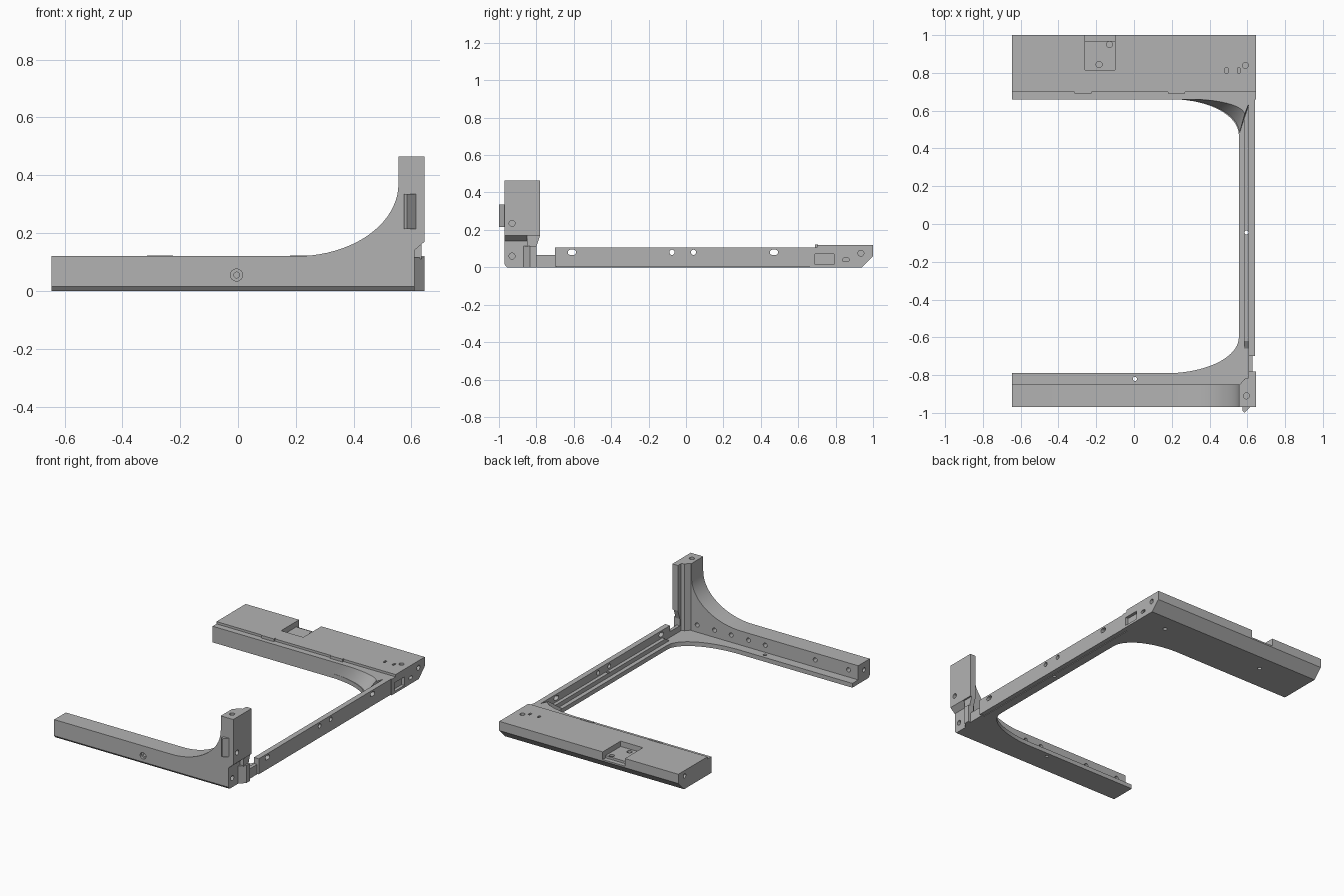
import bpy, bmesh, math
from mathutils import Vector

cube = bpy.data.objects.get("Cube")
if cube:
    bpy.data.objects.remove(cube, do_unlink=True)

grey = bpy.data.materials.new("mid grey")
grey.use_nodes = True
grey.diffuse_color = (0.45, 0.45, 0.45, 1)
grey.node_tree.nodes["Principled BSDF"].inputs["Base Color"].default_value = grey.diffuse_color

# Maps a profile point plus a depth along the axis to x, y, z
PLACE = {
    "x": lambda p, d: Vector((d, p[0], p[1])),
    "y": lambda p, d: Vector((p[0], d, p[1])),
    "z": lambda p, d: Vector((p[0], p[1], d)),
}


def loft(name, axis, lower, d0, upper, d1):
    bm = bmesh.new()
    a = [bm.verts.new(PLACE[axis](p, d0)) for p in lower]
    b = [bm.verts.new(PLACE[axis](p, d1)) for p in upper]
    bm.faces.new(a)
    bm.faces.new(b)
    for i in range(len(a)):
        j = (i + 1) % len(a)
        bm.faces.new((a[i], a[j], b[j], b[i]))
    bmesh.ops.recalc_face_normals(bm, faces=bm.faces)
    mesh = bpy.data.meshes.new(name)
    bm.to_mesh(mesh)
    bm.free()
    mesh.materials.append(grey)
    ob = bpy.data.objects.new(name, mesh)
    bpy.context.collection.objects.link(ob)
    return ob


def prism(name, axis, points, d0, d1):
    return loft(name, axis, points, d0, points, d1)


def box(name, x0, x1, y0, y1, z0, z1):
    return prism(name, "z", [(x0, y0), (x1, y0), (x1, y1), (x0, y1)], z0, z1)


def slot(axis, u, v, r, d0, d1, stretch=0.0):
    # Round hole, or a slot when stretched along the first profile direction
    pts = []
    for i in range(20):
        t = math.tau * (i + 0.5) / 20
        shift = stretch if math.cos(t) > 0 else -stretch
        pts.append((u + r * math.cos(t) + shift, v + r * math.sin(t)))
    return prism("cutter", axis, pts, d0, d1)


def arc(cx, cy, rx, ry, n=20):
    steps = [math.pi / 2 * i / n for i in range(n + 1)]
    return [(cx + rx * math.sin(t), cy + ry * math.cos(t)) for t in steps]


def carve(ob, cutters):
    bpy.context.view_layer.objects.active = ob
    for c in cutters:
        c.hide_render = True
        mod = ob.modifiers.new("cut", "BOOLEAN")
        mod.operation = "DIFFERENCE"
        mod.solver = "EXACT"
        mod.object = c
        bpy.ops.object.modifier_apply(modifier=mod.name)
        bpy.data.objects.remove(c, do_unlink=True)


# Front wall that sweeps up into the corner post
sweep = arc(0.2, 0.37, 0.355, -0.25)
profile = [(-0.645, 0), (0.61, 0), (0.61, 0.14), (0.645, 0.17), (0.645, 0.465), (0.555, 0.465)]
front_wall = prism("front_wall", "y", profile + sweep[::-1] + [(-0.645, 0.12)], -0.97, -0.85)
cuts = [prism("cutter", "x", [(-0.98, -0.01), (-0.955, -0.01), (-0.957, 0), (-0.97, 0.015), (-0.98, 0.015)], -0.7, 0.7)]
cuts += [slot("y", x, 0.075, 0.014, -0.89, -0.84)
         for x in (-0.575, -0.335, 0.025, 0.145, 0.27, 0.39, 0.515)]
cuts += [slot("y", -0.005, 0.055, 0.021, -0.98, -0.955),
         slot("y", -0.005, 0.055, 0.01, -0.96, -0.93),
         slot("x", -0.93, 0.235, 0.016, 0.62, 0.66),
         slot("x", -0.93, 0.06, 0.016, 0.585, 0.62),
         slot("z", 0.595, -0.91, 0.016, 0.43, 0.48),
         slot("x", -0.91, 0.07, 0.014, -0.66, -0.61)]
carve(front_wall, cuts)

# Rear side of the post, the hook on its front, and its foot
box("post_rear_wall", 0.605, 0.645, -0.85, -0.78, 0.17, 0.465)
prism("post_rear_taper", "x", [(-0.85, 0.11), (-0.80, 0.11), (-0.78, 0.17), (-0.85, 0.17)], 0.605, 0.635)
prism("post_inner_rib", "z", [(0.56, -0.85), (0.605, -0.85), (0.605, -0.815), (0.585, -0.82)], 0.03, 0.465)
prism("post_hook", "z", [(0.575, -0.97), (0.575, -0.99), (0.585, -1.0), (0.615, -0.97)], 0.215, 0.335)
prism("post_foot", "z", [(0.61, -0.87), (0.645, -0.835), (0.645, -0.80), (0.605, -0.80), (0.605, -0.86)], 0, 0.115)

# Thin C-shaped base plate with curved inner corners
rear_curve = arc(0.2, 0.47, 0.355, 0.19)
front_curve = arc(0.17, -0.6, 0.385, -0.19)
plate_outline = ([(-0.645, -0.86), (-0.645, -0.79)] + front_curve + rear_curve[::-1]
                 + [(0.2, 0.68), (0.61, 0.68), (0.61, -0.86)])
plate = prism("base_plate", "z", plate_outline, 0, 0.028)
carve(plate, [slot("z", x, y, 0.011, -0.02, 0.05)
              for x, y in ((0.005, -0.82), (0.595, -0.045))])

# Scooped web in the rear inner corner
corner = [(0.62, 0.67), (0.2, 0.67)]
loft("rear_corner_web", "z", rear_curve + corner[:1] + [(0.2, 0.67)], 0.02,
     arc(0.3, 0.58, 0.285, 0.08) + corner[:1] + [(0.3, 0.67)], 0.105)

# Side rail: outer wall, inner step and the link to the post
rail = box("side_rail", 0.605, 0.64, -0.70, 0.67, 0.004, 0.105)
carve(rail, [slot("x", y, 0.08, 0.014, 0.59, 0.66, s)
             for y, s in ((-0.61, 0.008), (-0.075, 0), (0.04, 0), (0.47, 0.008))])
step = prism("side_rail_step", "x", [(-0.66, 0), (0.67, 0), (0.67, 0.055), (-0.62, 0.055), (-0.66, 0.028)], 0.582, 0.606)
carve(step, [slot("z", 0.595, -0.045, 0.011, -0.02, 0.08)])
box("rail_link", 0.605, 0.627, -0.81, -0.69, 0, 0.065)

# Rear deck with a sloped back underside and a lower front lip
deck = prism("rear_deck", "x", [(0.66, 0), (0.94, 0), (1.0, 0.06), (1.0, 0.12), (0.70, 0.12),
                                (0.70, 0.105), (0.66, 0.105)], -0.645, 0.645)
cuts = [box("cutter", -0.26, -0.10, 0.815, 1.02, 0.085, 0.14),
        box("cutter", -0.26, -0.10, 0.97, 1.02, 0.07, 0.14),
        box("cutter", 0.625, 0.66, 0.69, 0.79, 0.015, 0.07)]
cuts += [slot("z", x, y, 0.016, 0.055, 0.14) for x, y in ((-0.185, 0.845), (-0.13, 0.95))]
cuts += [slot("z", 0.59, 0.84, 0.016, 0.09, 0.14),
         slot("x", 0.935, 0.075, 0.016, 0.61, 0.66),
         slot("x", 0.855, 0.04, 0.01, 0.62, 0.66, 0.008),
         slot("x", 0.935, 0.085, 0.013, -0.66, -0.61)]
cuts += [box("cutter", x - 0.007, x + 0.007, 0.8, 0.825, 0.1, 0.14) for x in (0.49, 0.555)]
cuts += [slot("z", x, 0.83, 0.013, -0.02, 0.03) for x in (0.45, -0.3)]
carve(deck, cuts)

# Small tabs along the deck lip
for side, x in (("right", -0.27), ("left", 0.225)):
    box(side + "_lip_tab", x - 0.045, x + 0.045, 0.69, 0.705, 0.1, 0.123)

# Smooth the curves and keep the edges sharp
bpy.ops.object.select_all(action="DESELECT")
for ob in (front_wall, plate, deck, rail, bpy.data.objects["rear_corner_web"]):
    ob.select_set(True)
    bpy.context.view_layer.objects.active = ob
bpy.ops.object.shade_smooth_by_angle(angle=math.radians(25))
